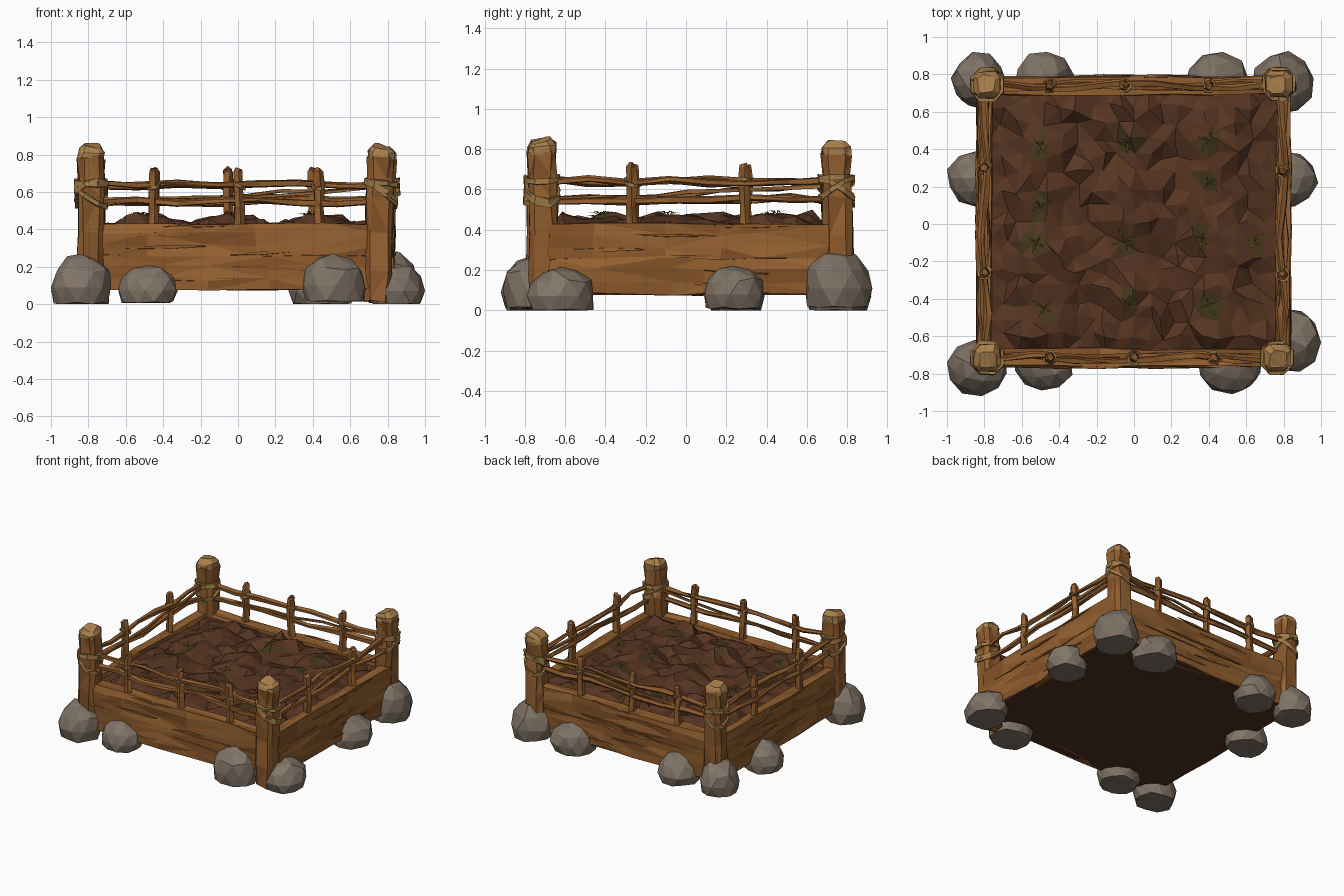
import bpy, bmesh, math, random
from mathutils import Vector

if "Cube" in bpy.data.objects:
    bpy.data.objects.remove(bpy.data.objects["Cube"])

random.seed(7)
R = random.uniform


def mat(name, r, g, b):
    m = bpy.data.materials.new(name)
    m.diffuse_color = (r, g, b, 1)
    m.use_nodes = True
    m.node_tree.nodes["Principled BSDF"].inputs["Base Color"].default_value = m.diffuse_color
    return m


WOOD = [mat("wood_mid", .28, .108, .026), mat("wood_dark", .23, .085, .021), mat("wood_light", .31, .125, .032)]
TAN = [mat("cut_wood", .40, .215, .07)]
ROPE = [mat("rope", .34, .19, .06)]
STONE = [mat("stone", .225, .18, .14), mat("stone_dark", .20, .16, .125)]
SOIL = [mat("soil", .10, .037, .016), mat("soil_dark", .082, .031, .014), mat("soil_mossy", .06, .038, .011)]
LEAF = [mat("leaf", .08, .085, .015)]


def finish(name, bm, mats):
    """Facet the mesh, scatter its colour shades and make the object."""
    bmesh.ops.triangulate(bm, faces=bm.faces[:])
    bmesh.ops.recalc_face_normals(bm, faces=bm.faces[:])
    for f in bm.faces:
        if f.material_index == 0:
            f.material_index = random.randrange(2 if mats is SOIL else len(mats))
    me = bpy.data.meshes.new(name)
    bm.to_mesh(me)
    bm.free()
    for m in mats:
        me.materials.append(m)
    ob = bpy.data.objects.new(name, me)
    bpy.context.collection.objects.link(ob)
    return ob


def sweep(name, pts, profile, mats, scales=None, jit=0.0, closed=False):
    """Sweep a 2D profile along points; jitter gives a hewn surface."""
    pts = [Vector(p) for p in pts]
    n, k = len(pts), len(profile)
    bm = bmesh.new()
    rings = []
    for i, p in enumerate(pts):
        a = pts[(i - 1) % n] if closed or i else p
        b = pts[(i + 1) % n] if closed or i < n - 1 else p
        t = (b - a).normalized()
        up = Vector((0, 1, 0)) if abs(t.z) > .8 else Vector((0, 0, 1))
        side = t.cross(up).normalized()
        up = side.cross(t)
        s = scales[i] if scales else 1
        rings.append([bm.verts.new(p + side * u * s + up * v * s + Vector((R(-jit, jit), R(-jit, jit), R(-jit, jit))))
                      for u, v in profile])
    for i in range(n if closed else n - 1):
        a, b = rings[i], rings[(i + 1) % n]
        for j in range(k):
            bm.faces.new((a[j], a[(j + 1) % k], b[(j + 1) % k], b[j]))
    if not closed:
        bm.faces.new(rings[0])
        bm.faces.new(rings[-1])
    return finish(name, bm, mats)


def ngon(k, r):
    return [(r * math.cos(math.tau * (i + .5) / k), r * math.sin(math.tau * (i + .5) / k)) for i in range(k)]


def chamfered(h, c):
    """Square of half width h with corners cut back by c."""
    q = h - c
    return [(h, -q), (h, q), (q, h), (-q, h), (-h, q), (-h, -q), (-q, -h), (q, -h)]


def lashing(name, c, r, tilt, heading, thick):
    """Tilted loop of rope round an upright."""
    pts = []
    for i in range(8):
        a = math.tau * (i + .5) / 8
        pts.append((c[0] + r * math.cos(a), c[1] + r * math.sin(a), c[2] + tilt * math.cos(a - heading)))
    flat = [(-thick * .7, -thick), (thick * .7, -thick), (thick * .7, thick), (-thick * .7, thick)]
    sweep(name, pts, flat, ROPE, jit=.004, closed=True)


# corner posts: all but the front right one stand in a boulder
posts = {"front_left": (-.785, -.715, .85, .08), "front_right": (.765, -.715, .845, .015),
         "back_left": (-.785, .745, .835, .08), "back_right": (.775, .75, .83, .08)}
for nm, (x, y, h, z0) in posts.items():
    lx, ly = R(-.015, .015), R(-.015, .015)
    pts = [(x + lx * (1 - z), y + ly * (1 - z), max(z * h, z0)) for z in (0, .22, .45, .68, .8, .93)]
    sweep(nm + "_post", pts, chamfered(.074, .03), WOOD, [.95, 1, .97, .98, .92, .96], .008)
    sweep(nm + "_post_cap", [(x, y, h * .92), (x, y, h * .965), (x + R(-.01, .01), y + R(-.01, .01), h)],
          chamfered(.071, .028), TAN, [1, .98, .66], .006)
    for i, (dz, tilt) in enumerate(((.65, .012), (.60, .06), (.585, -.065))):
        lashing(f"{nm}_post_rope_{i}", (x, y, dz), .087, tilt, R(0, 6), .013)

# each side: plank wall, woven rails, stakes
sides = {"front": ((-.75, -.715), (.75, -.715), (-.45, 0, .43)),
         "back": ((-.75, .74), (.75, .74), (-.45, -.05, .40)),
         "left": ((-.80, -.68), (-.80, .71), (-.26, .30)),
         "right": ((.795, -.68), (.795, .71), (-.27, .29))}
for nm, (a, b, stakes) in sides.items():
    a, b = Vector((*a, 0)), Vector((*b, 0))
    d = (b - a).normalized()
    nrm = Vector((d.y, -d.x, 0))
    out = nrm if a.lerp(b, .5).dot(nrm) > 0 else -nrm
    ht = .046 if nm in ("front", "back") else .036
    # two hewn planks per wall
    for i, (z, hh) in enumerate(((.17, .09), (.343, .086))):
        prof = [(-ht, -hh), (0, -hh), (ht, -hh), (ht * 1.08, -hh * .35), (ht * 1.08, hh * .4), (ht, hh),
                (0, hh), (-ht, hh), (-ht * 1.08, hh * .4), (-ht * 1.08, -hh * .35)]
        pts = [a.lerp(b, t / 5 + (R(-.05, .05) if 0 < t < 5 else 0)) + Vector((0, 0, z)) for t in range(6)]
        sweep(f"{nm}_plank_{i}", pts, prof, WOOD, jit=.008)
    # raised splinters on the outer face
    for i, z in enumerate((.13, .2, .262, .3, .375, .415)):
        t0 = R(.08, .6)
        p0, p1 = a.lerp(b, t0) + out * ht * 1.1, a.lerp(b, t0 + R(.2, .32)) + out * ht * 1.1
        p0.z, p1.z = z, z + R(-.02, .02)
        sweep(f"{nm}_splinter_{i}", [p0, p0.lerp(p1, .5), p1], ngon(4, .012), WOOD, [.2, 1, .2], .002)
    # rails weaving past the stakes
    for i, z in enumerate((.55, .64)):
        pts, ph = [], R(0, 6)
        for t in range(8):
            p = a.lerp(b, t / 7) + nrm * (.018 * math.sin(t * 1.6 + ph + i * math.pi))
            pts.append(p + Vector((0, 0, z + R(-.013, .013))))
        sweep(f"{nm}_rail_{i}", pts, ngon(5, .022), WOOD, [R(.7, 1.1) for _ in pts], .005)
    # a thinner twig crossing between the rails
    p0, p1 = a.lerp(b, .03), a.lerp(b, .97)
    sweep(f"{nm}_twig", [p0.lerp(p1, t / 6) + Vector((0, 0, .54 + .08 * t / 6 + R(-.012, .012))) - out * .012
                         for t in range(7)], ngon(4, .012), WOOD, jit=.004)
    # stakes with rope ties
    for i, s in enumerate(stakes):
        p = Vector((s, a.y, 0)) if abs(d.x) > .5 else Vector((a.x, s, 0))
        pts = [p + Vector((R(-.006, .006), R(-.006, .006), z)) for z in (.40, .52, .63, .71, .725)]
        sweep(f"{nm}_stake_{i}", pts, ngon(5, .031), WOOD, [1, .9, .95, .9, .6], .004)
        lashing(f"{nm}_stake_rope_{i}", (p.x, p.y, .635), .034, .018, R(0, 6), .008)

# furrowed soil block
sprouts = [(-.5, .42), (-.5, .1), (-.52, -.1), (-.48, -.45), (-.03, .45), (-.05, -.09), (-.03, -.42),
           (.4, .45), (.4, .22), (.36, -.08), (.64, -.1), (.4, -.43)]


def soil_height(x, y):
    ridge = abs(math.cos(math.pi * (x + .03) / .46)) ** .7
    return .385 + .075 * ridge + .012 * math.sin(13 * y + 5 * x)


bm = bmesh.new()
bmesh.ops.create_grid(bm, x_segments=20, y_segments=16, size=1)
for v in bm.verts:
    edge = v.is_boundary
    x, y = v.co.x * .77, v.co.y * .70 + .012
    if not edge:
        x, y = x + R(-.024, .024), y + R(-.026, .026)
    v.co = (x, y, .40 if edge else soil_height(x, y) + R(-.03, .03))
rim = [e for e in bm.edges if e.is_boundary]
ext = bmesh.ops.extrude_edge_only(bm, edges=rim)["geom"]
for v in ext:
    if isinstance(v, bmesh.types.BMVert):
        v.co.z = .09
bmesh.ops.holes_fill(bm, edges=[e for e in ext if isinstance(e, bmesh.types.BMEdge) and e.is_boundary], sides=0)
bmesh.ops.triangulate(bm, faces=bm.faces[:], quad_method='SHORT_EDGE')
for f in bm.faces:
    c = f.calc_center_median()
    if c.z > .38 and any((c.xy - Vector(s)).length < .06 for s in sprouts):
        f.material_index = 2
finish("soil_bed", bm, SOIL)

# dark base board closing the underside
bm = bmesh.new()
bmesh.ops.create_cube(bm, size=1)
for v in bm.verts:
    v.co = (v.co.x * 1.64 - .002, v.co.y * 1.53 + .012, .085 + v.co.z * .02)
finish("base_board", bm, [SOIL[1]])

# seedlings: small bent blades
bm = bmesh.new()
for x, y in sprouts:
    a0 = R(0, 6)
    for i in range(4):
        a = a0 + i * 1.57 + R(-.3, .3)
        d, w = Vector((math.cos(a), math.sin(a), 0)), Vector((-math.sin(a), math.cos(a), 0)) * .007
        o, L = Vector((x, y, soil_height(x, y) + .005)), R(.04, .08)
        m = o + d * L * .5 + Vector((0, 0, .02))
        v = [bm.verts.new(q) for q in (o, m - w, o + d * L + Vector((0, 0, .012)), m + w)]
        bm.faces.new(v)
finish("seedlings", bm, LEAF)

# boulders given by bounds: x0, x1, y0, y1, height
rocks = [(-1.0, -.68, -.92, -.62, .27), (-.64, -.33, -.89, -.60, .21), (.34, .68, -.91, -.60, .27),
         (.70, 1.0, -.79, -.46, .215), (.68, .985, .09, .385, .22), (.63, .96, .59, .925, .29),
         (.27, .61, .60, .92, .22), (-.64, -.32, .60, .92, .23), (-.98, -.68, .61, .92, .26),
         (-1.0, -.69, .09, .39, .22)]
for i, (x0, x1, y0, y1, h) in enumerate(rocks):
    bm = bmesh.new()
    bmesh.ops.create_icosphere(bm, subdivisions=2, radius=1)
    spin = R(0, 6)
    for v in bm.verts:
        x, y, z = v.co * R(.92, 1.05)
        v.co = (x * math.cos(spin) - y * math.sin(spin), x * math.sin(spin) + y * math.cos(spin), max(z, -.48))
    lo = [min(v.co[k] for v in bm.verts) for k in range(3)]
    hi = [max(v.co[k] for v in bm.verts) for k in range(3)]
    base = .007 * (i % 3)
    for v in bm.verts:
        u = [(v.co[k] - lo[k]) / (hi[k] - lo[k]) for k in range(3)]
        v.co = (x0 + u[0] * (x1 - x0), y0 + u[1] * (y1 - y0), base + u[2] * (h - base))
    finish(f"boulder_{i}", bm, STONE)
